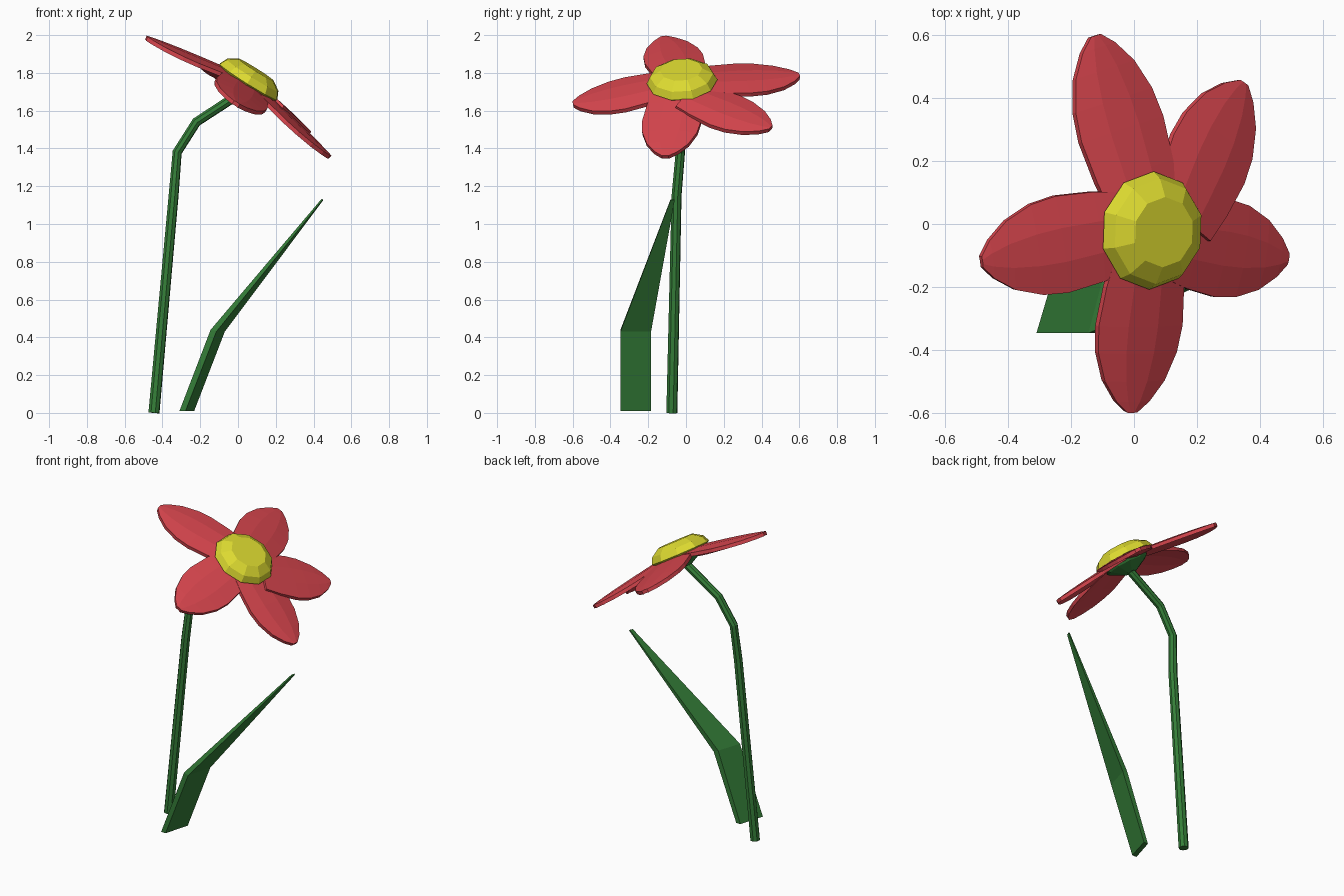
import bpy, bmesh, math
from mathutils import Vector

if "Cube" in bpy.data.objects:
    bpy.data.objects.remove(bpy.data.objects["Cube"])


def mat(name, rgb):
    m = bpy.data.materials.new(name)
    m.diffuse_color = (*rgb, 1)
    m.use_nodes = True
    m.node_tree.nodes["Principled BSDF"].inputs["Base Color"].default_value = m.diffuse_color
    return m


RED = mat("petal_red", (0.68, 0.06, 0.075))
YELLOW = mat("centre_yellow", (0.72, 0.70, 0.03))
GREEN = mat("stem_green", (0.035, 0.21, 0.04))


def loft(name, rings, material):
    """Join equal-sized closed rings into a capped, flat-shaded solid."""
    bm = bmesh.new()
    loops = [[bm.verts.new(p) for p in ring] for ring in rings]
    n = len(loops[0])
    for a, b in zip(loops, loops[1:]):
        for i in range(n):
            j = (i + 1) % n
            bm.faces.new((a[i], a[j], b[j], b[i]))
    bm.faces.new(loops[0])
    bm.faces.new(loops[-1])
    bmesh.ops.recalc_face_normals(bm, faces=bm.faces)
    me = bpy.data.meshes.new(name)
    bm.to_mesh(me)
    bm.free()
    me.materials.append(material)
    ob = bpy.data.objects.new(name, me)
    bpy.context.collection.objects.link(ob)
    return ob


# Tilted frame of the flower head
N = Vector((0.53, -0.07, 0.845)).normalized()
U = Vector((0.847, 0, -0.53)).normalized()
V = N.cross(U)
C = Vector((0.05, -0.02, 1.745))


def lathe(name, profile, material, sides=10):
    rings = []
    for r, h in profile:
        rings.append([C + N * h + r * (math.cos(a) * U + math.sin(a) * V)
                      for a in (2 * math.pi * (i + 0.5) / sides for i in range(sides))])
    return loft(name, rings, material)


# Flower centre and green base beneath it
lathe("flower_centre", [(0.16, -0.01), (0.188, 0.01), (0.168, 0.05), (0.112, 0.085)], YELLOW)
lathe("flower_base", [(0.04, -0.075), (0.125, -0.03), (0.14, -0.005)], GREEN)

# Petals: root offset in the head plane, then tip position
PROFILE = [(0, 0.125), (0.2, 0.145), (0.45, 0.157), (0.62, 0.147),
           (0.8, 0.112), (0.93, 0.062), (1, 0.018)]
SECTION = [(-1, -0.012), (-0.35, 0.004), (0.35, 0.004), (1, -0.012)]
THICK = 0.022
PETALS = [
    ((-0.08, 0.00), (-0.485, -0.12, 1.985)),
    ((-0.02, 0.08), (-0.125, 0.598, 1.785)),
    ((0.12, 0.03), (0.345, 0.448, 1.505)),
    ((0.08, -0.03), (0.485, -0.11, 1.355)),
    ((0.00, -0.08), (-0.01, -0.597, 1.635)),
]
for k, ((pu, pv), tip) in enumerate(PETALS):
    root = C + U * pu + V * pv + N * 0.002
    axis = Vector(tip) - root
    side = N.cross(axis).normalized()
    up = axis.cross(side).normalized()
    rings = []
    for t, w in PROFILE:
        p = root + axis * t
        top = [p + side * s * w + up * (h * w / 0.157 + THICK / 2) for s, h in SECTION]
        rings.append(top + [q - up * THICK for q in reversed(top)])
    loft(f"petal_{k + 1}", rings, RED)

# Bent stem
cu = bpy.data.curves.new("stem", "CURVE")
cu.dimensions = "3D"
cu.bevel_depth = 0.03
cu.bevel_resolution = 2
cu.use_fill_caps = True
path = [(-0.445, -0.075, 0, 1), (-0.341, -0.05, 1.15, 0.9), (-0.322, -0.03, 1.38, 0.85),
        (-0.22, -0.022, 1.54, 0.85), (0.01, -0.02, 1.69, 0.85)]
sp = cu.splines.new("POLY")
sp.points.add(len(path) - 1)
for pt, (x, y, z, r) in zip(sp.points, path):
    pt.co = (x, y, z, 1)
    pt.radius = r
sp.use_smooth = False
cu.materials.append(GREEN)
bpy.context.collection.objects.link(bpy.data.objects.new("stem", cu))

# Bent, pointed leaf
loft("leaf", [
    [(-0.31, -0.347, 0.01), (-0.278, -0.347, 0.01), (-0.232, -0.185, 0.01), (-0.262, -0.185, 0.01)],
    [(-0.145, -0.347, 0.44), (-0.115, -0.347, 0.43), (-0.07, -0.185, 0.43), (-0.102, -0.185, 0.445)],
    [(0.44, -0.082, 1.13), (0.446, -0.082, 1.125), (0.452, -0.06, 1.127), (0.446, -0.06, 1.132)],
], GREEN)
